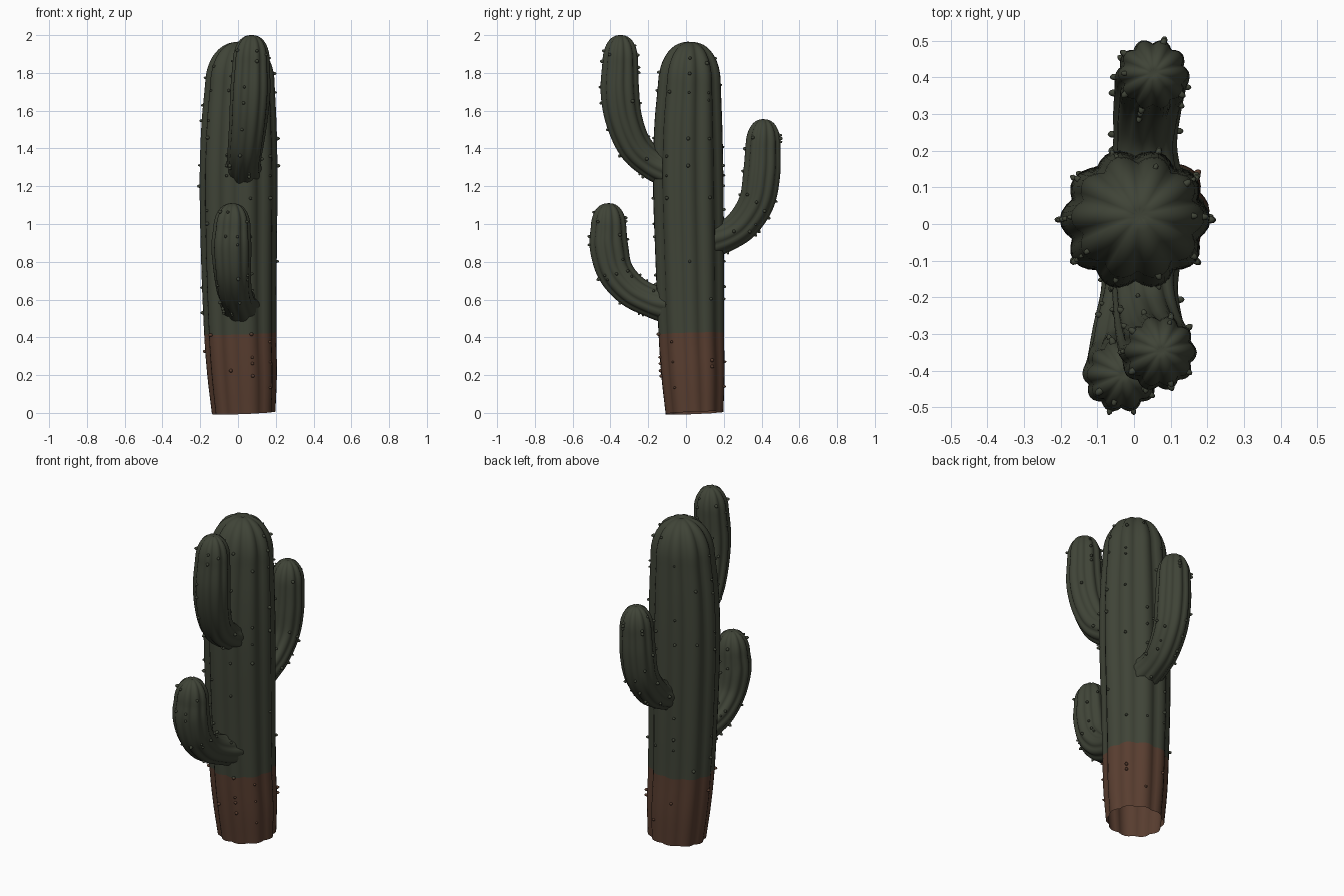
import bpy, bmesh, math, random
from mathutils import Vector, Matrix

random.seed(7)
if "Cube" in bpy.data.objects:
    bpy.data.objects.remove(bpy.data.objects["Cube"], do_unlink=True)


def make_material(name, rgb):
    mat = bpy.data.materials.new(name)
    mat.use_nodes = True
    color = (*rgb, 1.0)
    mat.diffuse_color = color
    bsdf = mat.node_tree.nodes["Principled BSDF"]
    bsdf.inputs["Base Color"].default_value = color
    bsdf.inputs["Roughness"].default_value = 0.9
    return mat


GREEN = make_material("dark cactus green", (0.05, 0.057, 0.038))
BROWN = make_material("woody brown", (0.098, 0.047, 0.029))
BARK_TOP = 0.42


def spline(points, steps):
    """Smooth curve through (x, y, z, radius) points."""
    pts = [Vector(p) for p in points]
    pts = [2 * pts[0] - pts[1]] + pts + [2 * pts[-1] - pts[-2]]
    out = []
    for a, b, c, d in zip(pts, pts[1:], pts[2:], pts[3:]):
        for i in range(steps):
            t = i / steps
            out.append(b + (c - a) * (t / 2)
                       + (2 * a - 5 * b + 4 * c - d) * (t * t / 2)
                       + (3 * b - a - 3 * c + d) * (t ** 3 / 2))
    return out + [pts[-2]]


def finish(bm, name):
    mesh = bpy.data.meshes.new(name)
    for mat in (GREEN, BROWN):
        mesh.materials.append(mat)
    # woody colour below the bark line
    for face in bm.faces:
        face.material_index = int(face.calc_center_median().z < BARK_TOP)
        face.smooth = True
    bm.to_mesh(mesh)
    bm.free()
    obj = bpy.data.objects.new(name, mesh)
    bpy.context.collection.objects.link(obj)
    return obj


def ribbed_stem(name, points, dome, ribs=10, squash=1.0, depth=(0.08, 0.16),
                steps=6, bumps=40, first_bump=0):
    """Sweep a ribbed section along a path and close it with a domed tip."""
    path = spline(points, steps)
    rings = []
    for i, p in enumerate(path):
        ahead = path[min(i + 1, len(path) - 1)] - path[max(i - 1, 0)]
        rings.append((p.xyz, ahead.xyz.normalized(), p.w))
    center, tip_dir, radius = rings[-1]
    body_count = len(rings)
    for k in range(1, 12):
        angle = math.radians(k * 7.8)
        rings.append((center + tip_dir * dome * math.sin(angle), tip_dir,
                      radius * math.cos(angle) ** 0.85))

    bm = bmesh.new()
    count = ribs * 6
    grid = []
    for i, (c, t, r) in enumerate(rings):
        along = t.cross(Vector((1, 0, 0))).normalized()
        side = along.cross(t).normalized()
        cut = depth[0] + (depth[1] - depth[0]) * i / len(rings)
        row = []
        for j in range(count):
            a = math.tau * j / count
            rr = r * (1 - cut * (1 - abs(math.cos(ribs * a / 2))))
            offset = side * math.cos(a) + along * math.sin(a) * squash
            row.append(bm.verts.new(c + offset * rr))
        grid.append(row)
    for low, high in zip(grid, grid[1:]):
        for j in range(count):
            n = (j + 1) % count
            bm.faces.new((low[j], low[n], high[n], high[j]))
    # slightly sunken crown
    pole = bm.verts.new(center + tip_dir * dome * 0.96)
    for j in range(count):
        bm.faces.new((grid[-1][j], grid[-1][(j + 1) % count], pole))

    # small rounded thorns along the rib crests
    thorns = bmesh.new()
    for _ in range(bumps):
        i = random.randrange(first_bump, body_count + 5)
        j = 6 * random.randrange(ribs)
        spot = grid[i][j].co
        out = (spot - rings[i][0]).normalized()
        size = random.uniform(0.006, 0.010)
        turn = out.to_track_quat('Z', 'Y').to_matrix().to_4x4()
        stretch = Matrix.Diagonal((size, size, size * 1.6, 1))
        bmesh.ops.create_icosphere(thorns, subdivisions=2, radius=1.0,
                                   matrix=Matrix.Translation(spot) @ turn @ stretch)
    bmesh.ops.recalc_face_normals(bm, faces=bm.faces)
    obj = finish(bm, name)
    finish(thorns, name + "_thorns")
    return obj


# Main trunk, open at the foot
ribbed_stem("trunk", [
    (0.030, 0.045, 0.00, 0.168), (0.022, 0.037, 0.20, 0.184),
    (0.012, 0.028, BARK_TOP, 0.191), (0.005, 0.020, 0.80, 0.200),
    (0.003, 0.012, 1.20, 0.206), (0.005, 0.012, 1.50, 0.200),
    (0.010, 0.018, 1.74, 0.184)],
    dome=0.225, squash=0.94, bumps=75, first_bump=4)

# Upper front arm
ribbed_stem("upper_front_arm", [
    (0.03, -0.08, 1.28, 0.100), (0.03, -0.18, 1.325, 0.090),
    (0.04, -0.27, 1.41, 0.094), (0.055, -0.328, 1.55, 0.101),
    (0.065, -0.350, 1.70, 0.106), (0.070, -0.348, 1.86, 0.098)],
    dome=0.14)

# Lower front arm
ribbed_stem("lower_front_arm", [
    (0.01, -0.08, 0.57, 0.110), (0.00, -0.18, 0.592, 0.090),
    (-0.02, -0.29, 0.65, 0.093), (-0.03, -0.375, 0.75, 0.099),
    (-0.035, -0.408, 0.88, 0.106), (-0.032, -0.410, 0.98, 0.098)],
    dome=0.13)

# Rear arm
ribbed_stem("rear_arm", [
    (0.03, 0.10, 0.91, 0.108), (0.03, 0.21, 0.938, 0.088),
    (0.035, 0.30, 1.00, 0.092), (0.045, 0.375, 1.12, 0.098),
    (0.050, 0.401, 1.27, 0.102), (0.052, 0.408, 1.42, 0.096)],
    dome=0.135)
